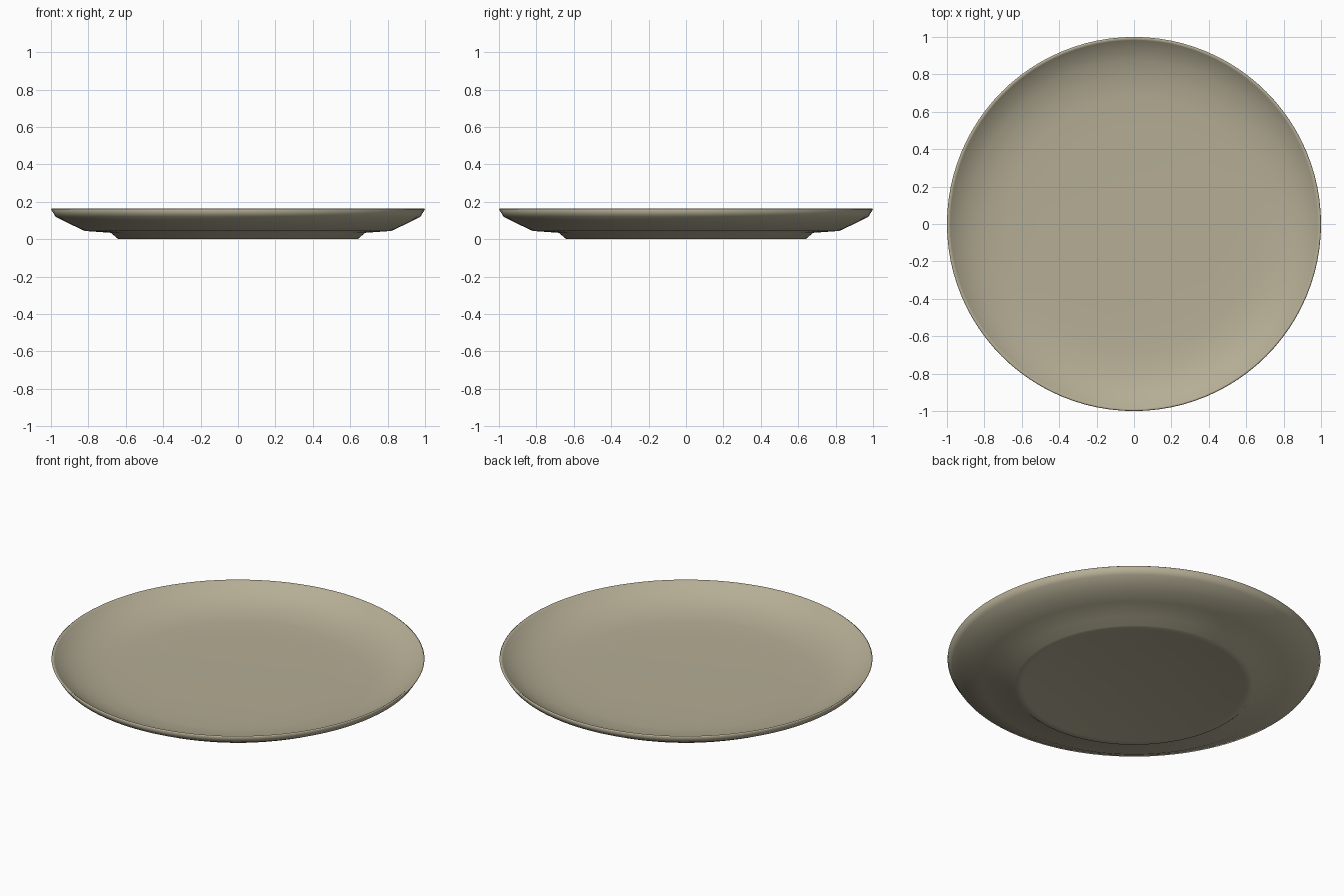
import bpy, bmesh, math
from mathutils import Vector

if "Cube" in bpy.data.objects:
    bpy.data.objects.remove(bpy.data.objects["Cube"])

# Single glaze colour
glaze = bpy.data.materials.new("beige_glaze")
glaze.diffuse_color = (0.46, 0.42, 0.30, 1)
glaze.use_nodes = True
glaze.node_tree.nodes["Principled BSDF"].inputs["Base Color"].default_value = glaze.diffuse_color

# Half profile (radius, height): underside centre, foot, outer wall, rim, inner well
PROFILE = [
    (0, 0.012), (0.55, 0.012), (0.60, 0.0), (0.64, 0.0), (0.68, 0.034),
    (0.82, 0.044), (0.90, 0.082), (0.975, 0.120), (1.0, 0.160), (0.993, 0.165),
    (0.982, 0.157), (0.955, 0.133), (0.88, 0.097), (0.79, 0.070),
    (0.68, 0.060), (0.50, 0.056), (0, 0.055),
]

# Plate: revolve the profile around z
bm = bmesh.new()
verts = [bm.verts.new((r, 0, z)) for r, z in PROFILE]
edges = [bm.edges.new(pair) for pair in zip(verts, verts[1:])]
bmesh.ops.spin(bm, geom=verts + edges, cent=(0, 0, 0), axis=(0, 0, 1),
               angle=math.tau, steps=96, use_duplicate=False)
bmesh.ops.remove_doubles(bm, verts=bm.verts, dist=1e-4)
bmesh.ops.recalc_face_normals(bm, faces=bm.faces)
for face in bm.faces:
    face.smooth = True
mesh = bpy.data.meshes.new("plate")
bm.to_mesh(mesh)
bm.free()
mesh.materials.append(glaze)
plate = bpy.data.objects.new("plate", mesh)
bpy.context.collection.objects.link(plate)
